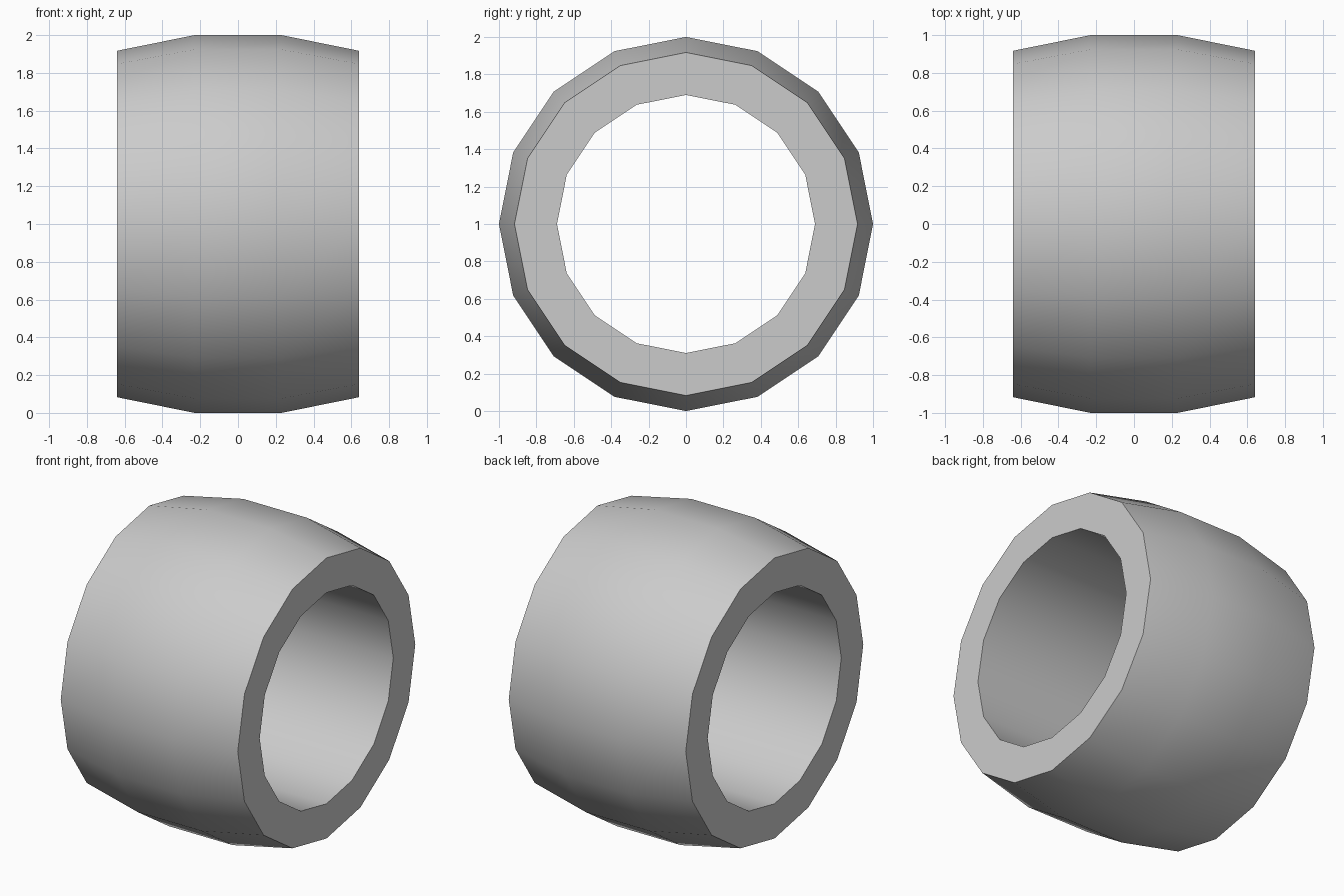
import bpy, bmesh, math

if "Cube" in bpy.data.objects:
    bpy.data.objects.remove(bpy.data.objects["Cube"])

SIDES = 16
# Closed cross-section as (x, radius): crowned tread, flat sidewalls, straight bore
PROFILE = [(-0.64, 0.69), (-0.64, 0.917), (-0.23, 1.0),
           (0.23, 1.0), (0.64, 0.917), (0.64, 0.69)]

# Tyre ring revolved around the x axis
bm = bmesh.new()
rings = []
for i in range(SIDES):
    a = 2 * math.pi * i / SIDES
    rings.append([bm.verts.new((x, r * math.sin(a), 1 + r * math.cos(a)))
                  for x, r in PROFILE])
n = len(PROFILE)
for i in range(SIDES):
    p, q = rings[i], rings[(i + 1) % SIDES]
    for j in range(n):
        k = (j + 1) % n
        bm.faces.new((p[j], p[k], q[k], q[j]))
bmesh.ops.recalc_face_normals(bm, faces=bm.faces)
mesh = bpy.data.meshes.new("tyre_ring")
bm.to_mesh(mesh)
bm.free()
tyre = bpy.data.objects.new("tyre_ring", mesh)
bpy.context.collection.objects.link(tyre)

# Smooth tread and bore, crisp rims
bpy.context.view_layer.objects.active = tyre
tyre.select_set(True)
bpy.ops.object.shade_smooth_by_angle(angle=math.radians(30))
